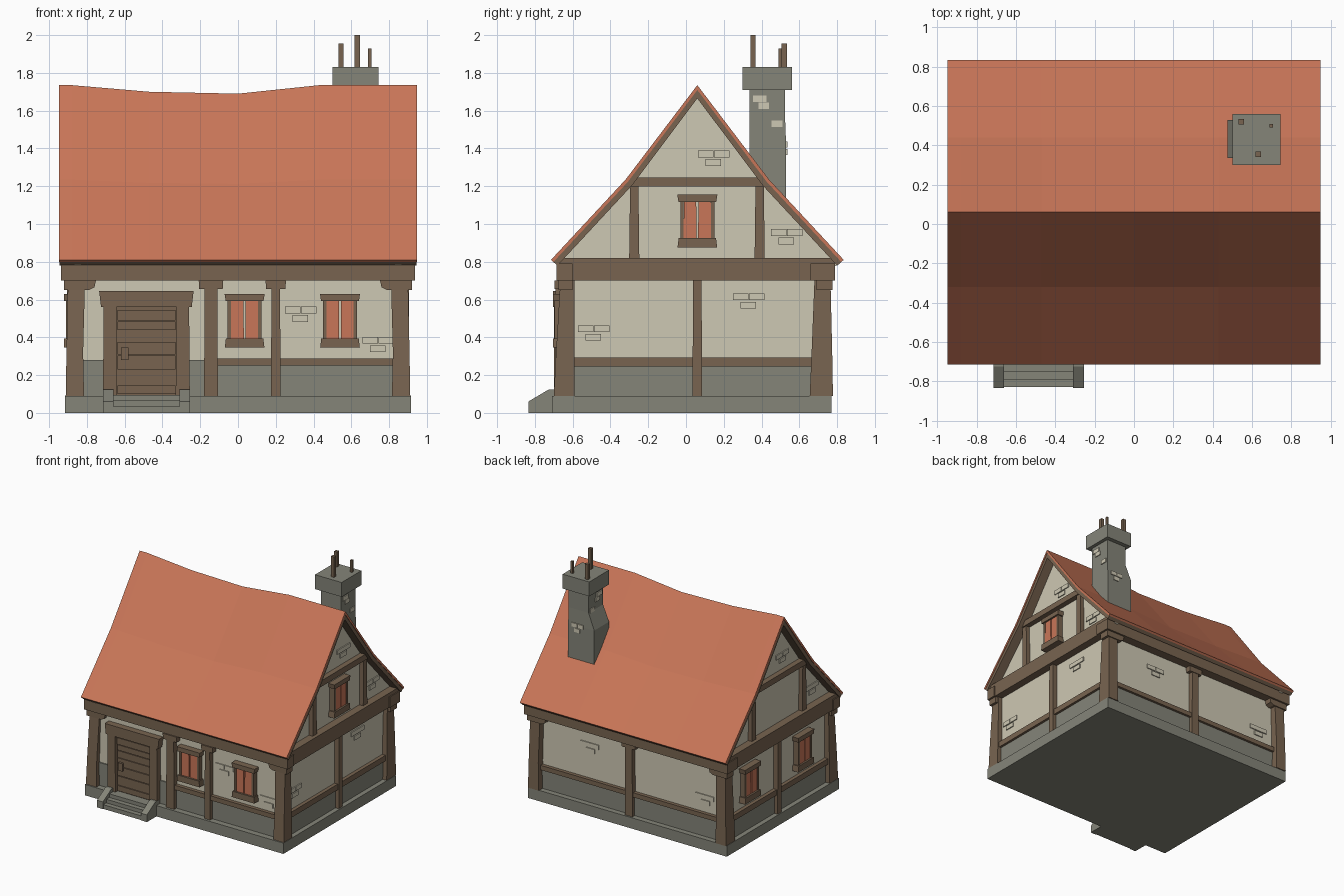
import bpy, bmesh, random

if "Cube" in bpy.data.objects:
    bpy.data.objects.remove(bpy.data.objects["Cube"])
random.seed(4)


def material(name, rgb):
    m = bpy.data.materials.new(name)
    m.diffuse_color = [((c / 255 + 0.055) / 1.055) ** 2.4 for c in rgb] + [1]
    m.use_nodes = True
    m.node_tree.nodes["Principled BSDF"].inputs["Base Color"].default_value = m.diffuse_color
    return m


TILE = material("terracotta", (201, 118, 88))
WOOD = material("timber_brown", (120, 100, 80))
PLASTER = material("cream_plaster", (206, 200, 179))
STONE = material("grey_stone", (133, 133, 121))


def loft(name, rings, mat):
    """Closed solid through matching rings of points."""
    bm = bmesh.new()
    vs = [[bm.verts.new(p) for p in r] for r in rings]
    n = len(rings[0])
    bm.faces.new(vs[0])
    bm.faces.new(vs[-1])
    for a, b in zip(vs, vs[1:]):
        for i in range(n):
            j = (i + 1) % n
            bm.faces.new((a[i], a[j], b[j], b[i]))
    bmesh.ops.recalc_face_normals(bm, faces=bm.faces)
    me = bpy.data.meshes.new(name)
    bm.to_mesh(me)
    bm.free()
    me.materials.append(mat)
    ob = bpy.data.objects.new(name, me)
    bpy.context.collection.objects.link(ob)
    return ob


def rect(x0, x1, y0, y1, z):
    return [(x0, y0, z), (x1, y0, z), (x1, y1, z), (x0, y1, z)]


def box(name, x0, x1, y0, y1, z0, z1, mat):
    return loft(name, [rect(x0, x1, y0, y1, z0), rect(x0, x1, y0, y1, z1)], mat)


# Wall-local coordinates: u along the wall, o outwards from the plaster, z up
SIDES = {"front": lambda u, o, z: (u, -0.65 - o, z),
         "back": lambda u, o, z: (u, 0.715 + o, z),
         "right": lambda u, o, z: (0.865 + o, u, z),
         "left": lambda u, o, z: (-0.865 - o, u, z)}


def block(name, side, u0, u1, o0, o1, z0, z1, mat, taper=0.0):
    f = SIDES[side]
    rings = [[f(u0 + t, o0, z), f(u1 - t, o0, z), f(u1 - t, o1, z), f(u0 + t, o1, z)]
             for z, t in ((z0, 0), (z1, taper))]
    return loft(f"{side}_{name}", rings, mat)


def bricks(side, u, z, o=0.0):
    for du, dz in ((-0.04, 0.025), (0.045, 0.025), (0.0, -0.02)):
        block("exposed_brick", side, u + du - 0.041, u + du + 0.041, o - 0.005, o + 0.008,
              z + dz - 0.018, z + dz + 0.018, PLASTER)


def window(side, u, z0=0.345, h=0.285):
    z1 = z0 + h
    block("window_sill", side, u - 0.105, u + 0.105, 0, 0.055, z0, z0 + 0.05, WOOD, 0.006)
    block("window_lintel", side, u - 0.1, u + 0.1, 0, 0.055, z1 - 0.038, z1, WOOD, -0.006)
    for s in (-1, 1):
        a, b = sorted((u + s * 0.072, u + s * 0.09))
        block("window_jamb", side, a, b, 0, 0.045, z0 + 0.05, z1 - 0.038, WOOD)
        a, b = sorted((u + s * 0.004, u + s * 0.073))
        block("shutter", side, a, b, 0, 0.04, z0 + 0.05, z1 - 0.038, TILE, 0.002)


# Foundation and walls
box("foundation", -0.915, 0.915, -0.71, 0.77, 0, 0.09, STONE)
box("stone_wall_base", -0.875, 0.875, -0.66, 0.725, 0.08, 0.28, STONE)
box("plaster_walls", -0.865, 0.865, -0.65, 0.715, 0.2, 0.8, PLASTER)

# Roof profile: eave, kink, ridge, kink, eave
PROFILE = [(-0.715, 0.81, -1, 0), (-0.32, 1.235, -1, 0.5), (0.06, 1.735, 0, 1),
           (0.44, 1.235, 1, 0.5), (0.835, 0.81, 1, 0)]
SAG = [(-0.948, 0), (-0.88, 0), (-0.47, -0.035), (0, -0.045), (0.43, 0), (0.948, 0)]


def profile(x, t, sag=0.0):
    """Roof line at x, moved inwards by t."""
    return [(x, y - s * 0.75 * t, z + k * sag - t * (0.66 if s else 1.52))
            for y, z, s, k in PROFILE]


def roof_layer(name, t0, t1, mat, xs=1.0):
    loft(name, [profile(x * xs, t0, g) + profile(x * xs, t1, g)[::-1] for x, g in SAG], mat)


roof_layer("tiled_roof", 0, 0.017, TILE)
roof_layer("roof_boards", 0.017, 0.046, WOOD, 0.996)

# Gable walls
for s in (-1, 1):
    loft("gable_wall", [profile(s * x, 0.035) + [(s * x, 0.69, 0.72), (s * x, -0.64, 0.72)]
                        for x in (0.83, 0.865)], PLASTER)

# Corner posts, wider at the foot, with capitals
for sx in (-1, 1):
    for y0, y1, yt0, yt1, nm in ((-0.70, -0.59, -0.665, -0.59, "front"),
                                 (0.655, 0.778, 0.68, 0.765, "back")):
        def ring(xa, xb, a, b, z):
            return rect(min(sx * xa, sx * xb), max(sx * xa, sx * xb), a, b, z)
        ym0, ym1 = (y0 + 0.012, y1) if y0 < 0 else (y0 + 0.01, y1 - 0.004)
        loft(f"{nm}_corner_post", [ring(0.815, 0.912, y0, y1, 0.09),
                                   ring(0.82, 0.908, ym0, ym1, 0.32),
                                   ring(0.81, 0.9, yt0, yt1, 0.7)], WOOD)
        a, b = (-0.675, -0.6) if y0 < 0 else (0.69, 0.775)
        loft(f"{nm}_capital", [ring(0.79, 0.922, a, b, 0.65), ring(0.76, 0.922, a, b, 0.665),
                               ring(0.75, 0.922, a, b, 0.71)], WOOD)

# Head beams
box("front_head_beam", -0.938, 0.938, -0.685, -0.6, 0.7, 0.79, WOOD)
box("back_head_beam", -0.938, 0.938, 0.66, 0.79, 0.7, 0.79, WOOD)
for s in ("left", "right"):
    block("head_beam", s, -0.68, 0.79, -0.04, 0.065, 0.7, 0.82, WOOD)

# Middle posts with capitals
for side, u, w in (("front", -0.143, 0.037), ("front", 0.2, 0.026), ("back", 0, 0.035),
                   ("left", 0.06, 0.026), ("right", 0.06, 0.026)):
    block("middle_post", side, u - w, u + w, 0, 0.04, 0.09, 0.7, WOOD, 0.004)
    if side in ("front", "back"):
        block("post_capital", side, u - w - 0.025, u + w + 0.025, 0, 0.045, 0.655, 0.7, WOOD, -0.003)

# Waist rails
block("waist_rail", "front", -0.11, 0.83, 0, 0.03, 0.25, 0.288, WOOD)
block("waist_rail", "back", -0.83, 0.83, 0, 0.03, 0.25, 0.288, WOOD)
for s in ("left", "right"):
    block("waist_rail", s, -0.6, 0.67, 0, 0.03, 0.245, 0.292, WOOD)

# Gable timbers
for s in ("left", "right"):
    block("collar_beam", s, -0.305, 0.42, 0, 0.045, 1.198, 1.247, WOOD)
    for u in (-0.274, 0.39):
        block("gable_post", s, u - 0.027, u + 0.027, 0, 0.035, 0.8, 1.2, WOOD, 0.005)

# Windows
window("front", 0.035)
window("front", 0.54)
window("left", -0.27)
window("left", 0.43)
window("right", 0.06, 0.875, 0.28)

# Door with frame, planks and latch
for a, b in ((-0.715, -0.64), (-0.33, -0.255)):
    block("door_jamb", "front", a, b, 0, 0.05, 0.09, 0.57, WOOD, 0.004)
block("door_lintel", "front", -0.725, -0.245, 0, 0.055, 0.56, 0.645, WOOD, -0.01)
block("door_panel", "front", -0.645, -0.325, 0, 0.018, 0.09, 0.57, WOOD)
zs = [0.1, 0.15, 0.23, 0.31, 0.38, 0.44, 0.49, 0.55]
for a, b in zip(zs, zs[1:]):
    block("door_plank", "front", -0.638, -0.332, 0.015, 0.025 + random.uniform(0, 0.008),
          a, b - 0.006, WOOD)
block("door_latch", "front", -0.62, -0.58, 0.02, 0.045, 0.28, 0.345, WOOD)

# Entrance steps between sloped cheeks
for i in range(3):
    box("step", -0.665, -0.305, -0.83 + i * 0.04, -0.67, 0, 0.035 + i * 0.03, STONE)
for a, b in ((-0.715, -0.66), (-0.31, -0.255)):
    loft("step_cheek", [[(x, -0.835, 0), (x, -0.835, 0.06), (x, -0.725, 0.125),
                         (x, -0.67, 0.125), (x, -0.67, 0)] for x in (a, b)], STONE)

# Chimney, bulging towards -x near the roof
loft("chimney_stack", [rect(0.475, 0.715, 0.335, 0.53, 1.0), rect(0.475, 0.715, 0.335, 0.53, 1.42),
                       rect(0.53, 0.715, 0.335, 0.525, 1.55),
                       rect(0.53, 0.715, 0.335, 0.525, 1.72)], STONE)
box("chimney_cap", 0.5, 0.745, 0.3, 0.56, 1.71, 1.83, STONE)
for x, y, r, top in ((0.545, 0.52, 0.014, 1.955), (0.632, 0.355, 0.014, 2.0), (0.697, 0.5, 0.009, 1.93)):
    box("chimney_pole", x - r, x + r, y - r, y + r, 1.82, top, WOOD)
for y, z, w in ((0.39, 1.663, 0.036), (0.412, 1.627, 0.028), (0.482, 1.53, 0.03)):
    box("chimney_brick", 0.71, 0.722, y - w, y + w, z - 0.017, z + 0.017, PLASTER)
    box("chimney_brick", 0.523, 0.535, y - w, y + w, z - 0.017 + 0.03 * (z < 1.6),
        z + 0.017 + 0.03 * (z < 1.6), PLASTER)
for x, z in ((0.6, 1.42), (0.655, 1.42), (0.63, 1.38)):
    box("chimney_brick", x - 0.026, x + 0.026, 0.52, 0.537, z - 0.016, z + 0.016, PLASTER)

# Exposed bricks in the plaster
for side, u, z in (("front", 0.33, 0.52), ("front", 0.74, 0.36), ("right", 0.33, 0.59),
                   ("right", -0.49, 0.42), ("right", 0.145, 1.345), ("right", 0.53, 0.93),
                   ("back", 0.38, 0.54), ("back", -0.68, 0.39), ("left", -0.03, 1.345),
                   ("left", -0.42, 0.93)):
    bricks(side, u, z)
